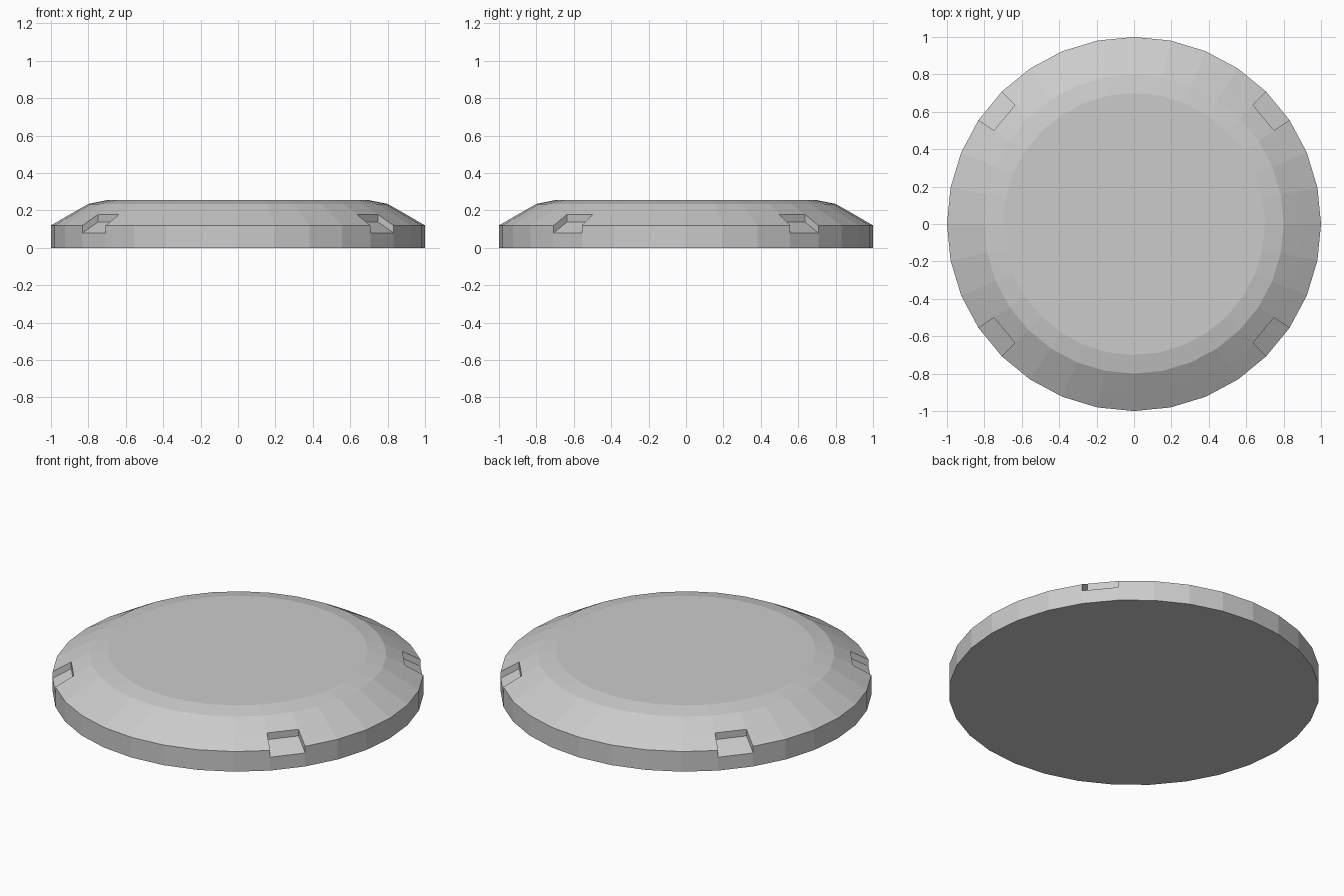
import bpy, bmesh
from math import cos, sin, pi

if "Cube" in bpy.data.objects:
    bpy.data.objects.remove(bpy.data.objects["Cube"])

SIDES = 32
# (radius, height) profile of the domed disc, bottom to top
PROFILE = [(1, 0), (1, 0.08), (1, 0.12), (0.9, 0.178), (0.8, 0.235), (0.7, 0.255)]
NOTCHED = {3, 12, 19, 28}   # sectors with a rim notch, mirrored in x and y
DEPTH = 0.04

bm = bmesh.new()
rings = []
for r, z in PROFILE:
    rings.append([bm.verts.new((r * cos(2 * pi * i / SIDES), r * sin(2 * pi * i / SIDES), z))
                  for i in range(SIDES)])

# flat bottom and top
bm.faces.new(rings[0][::-1])
bm.faces.new(rings[-1])

for i in range(SIDES):
    j = (i + 1) % SIDES
    for k in range(len(rings) - 1):
        lo, hi = rings[k], rings[k + 1]
        if i in NOTCHED and k in (1, 2):
            continue
        bm.faces.new((lo[i], lo[j], hi[j], hi[i]))
    if i in NOTCHED:
        # notch floor parallel to the sloped rim, back wall and two side walls
        low, rim, top = rings[1], rings[2], rings[3]
        a, b = (bm.verts.new((top[n].co.x, top[n].co.y, top[n].co.z - DEPTH)) for n in (i, j))
        bm.faces.new((low[i], low[j], b, a))
        bm.faces.new((a, b, top[j], top[i]))
        bm.faces.new((low[i], a, top[i], rim[i]))
        bm.faces.new((low[j], rim[j], top[j], b))

bmesh.ops.recalc_face_normals(bm, faces=bm.faces[:])
mesh = bpy.data.meshes.new("notched_disc")
bm.to_mesh(mesh)
bm.free()
bpy.context.collection.objects.link(bpy.data.objects.new("notched_disc", mesh))
